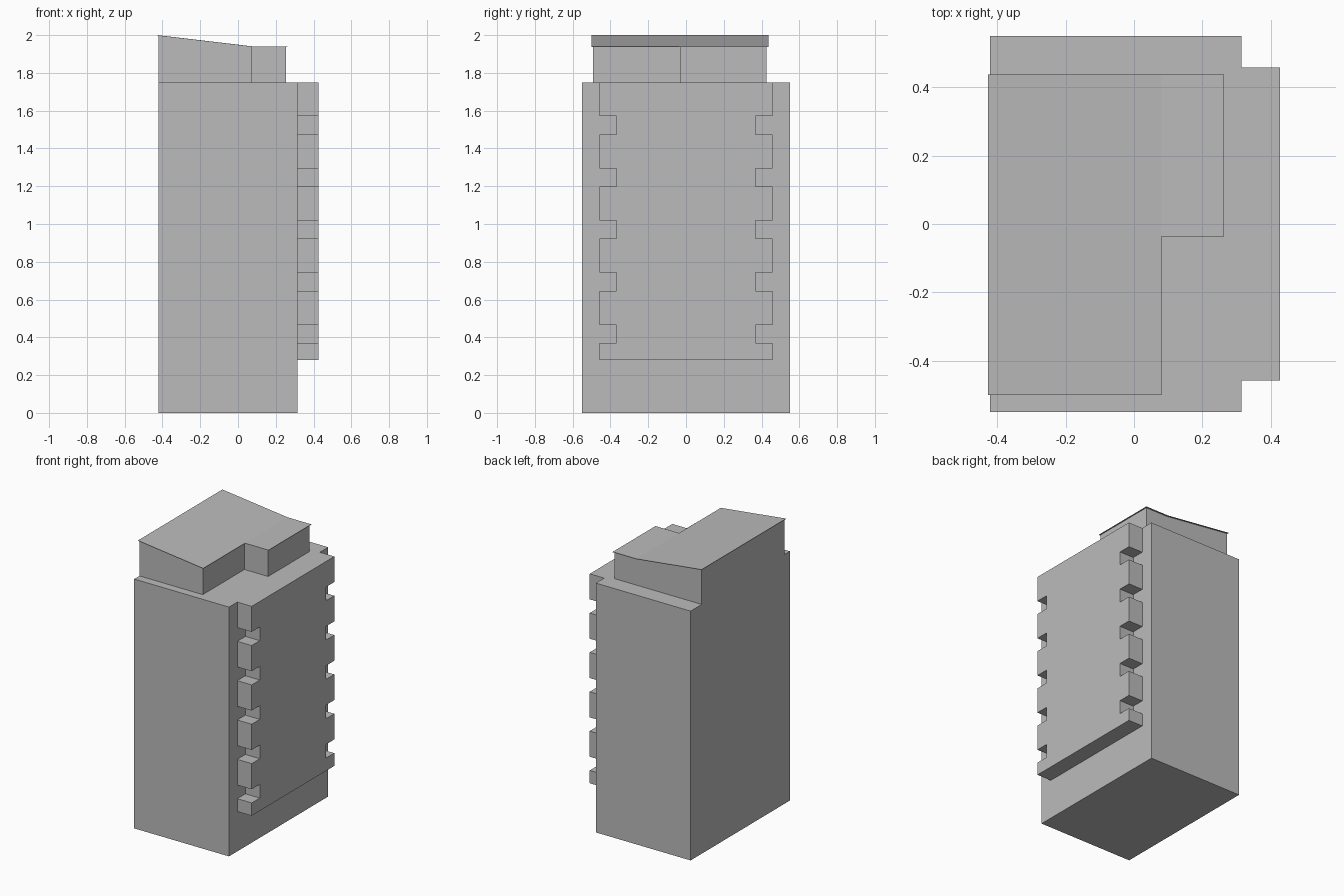
import bpy, bmesh

cube = bpy.data.objects.get("Cube")
if cube:
    bpy.data.objects.remove(cube, do_unlink=True)

grey = bpy.data.materials.new("concrete_grey")
grey.use_nodes = True
grey.diffuse_color = (0.5, 0.5, 0.5, 1)
grey.node_tree.nodes["Principled BSDF"].inputs["Base Color"].default_value = (0.5, 0.5, 0.5, 1)


def solid(name, faces, move):
    """Extrude connected flat faces into a closed solid; move shifts each copied vertex."""
    bm = bmesh.new()
    for pts in faces:
        bm.faces.new([bm.verts.new(p) for p in pts])
    bmesh.ops.remove_doubles(bm, verts=bm.verts, dist=0.0001)
    base = bm.faces[:]
    ext = bmesh.ops.extrude_face_region(bm, geom=base, use_keep_orig=True)
    for v in ext["geom"]:
        if isinstance(v, bmesh.types.BMVert):
            move(v.co)
    bmesh.ops.recalc_face_normals(bm, faces=bm.faces)
    mesh = bpy.data.meshes.new(name)
    bm.to_mesh(mesh)
    bm.free()
    mesh.materials.append(grey)
    obj = bpy.data.objects.new(name, mesh)
    bpy.context.collection.objects.link(obj)
    return obj


LEFT, WALL, FRONT, TOP = -0.421, 0.315, 0.55, 1.75
EAVE, PEAK, BREAK, ROOF_LEFT = 1.94, 2.0, 0.08, -0.427


def roof_z(x):
    t = min(1, (x - ROOF_LEFT) / (BREAK - ROOF_LEFT))
    return PEAK + (EAVE - PEAK) * t


def l_plan(x0, x1, x2, y0, y1, y2, height):
    """Main block plus narrower wing, sharing the edge at x1."""
    main = [(x0, y0), (x1, y0), (x1, y1), (x1, y2), (x0, y2)]
    wing = [(x1, y1), (x2, y1), (x2, y2), (x1, y2)]
    return [[(x, y, height(x)) for x, y in part] for part in (main, wing)]


# Main block
def raise_body(co):
    co.z = TOP

solid("tower_body", [[(LEFT, -FRONT, 0), (WALL, -FRONT, 0), (WALL, FRONT, 0), (LEFT, FRONT, 0)]], raise_body)

# Projecting facade with notched sides
edge, inner, bottom = 0.458, 0.368, 0.28
side = [(edge, bottom)]
for i in range(5):
    low = 0.37 + i * 0.2762
    high = low + 0.096
    side += [(edge, low), (inner, low), (inner, high), (edge, high)]
side.append((edge, TOP))
outline = side + [(-y, z) for y, z in reversed(side)]

def push_out(co):
    co.x = 0.427

solid("notched_facade", [[(WALL, y, z) for y, z in outline]], push_out)

# Rooftop storey with a wing
THICK = 0.003

def raise_walls(co):
    co.z = roof_z(co.x) - THICK

solid("rooftop_walls", l_plan(LEFT, 0.071, 0.255, -0.492, -0.03, 0.427, lambda x: TOP), raise_walls)

# Thin overhanging roof
def drop_roof(co):
    co.z -= THICK

solid("sloped_roof", l_plan(ROOF_LEFT, BREAK, 0.263, -0.5, -0.037, 0.437, roof_z), drop_roof)
